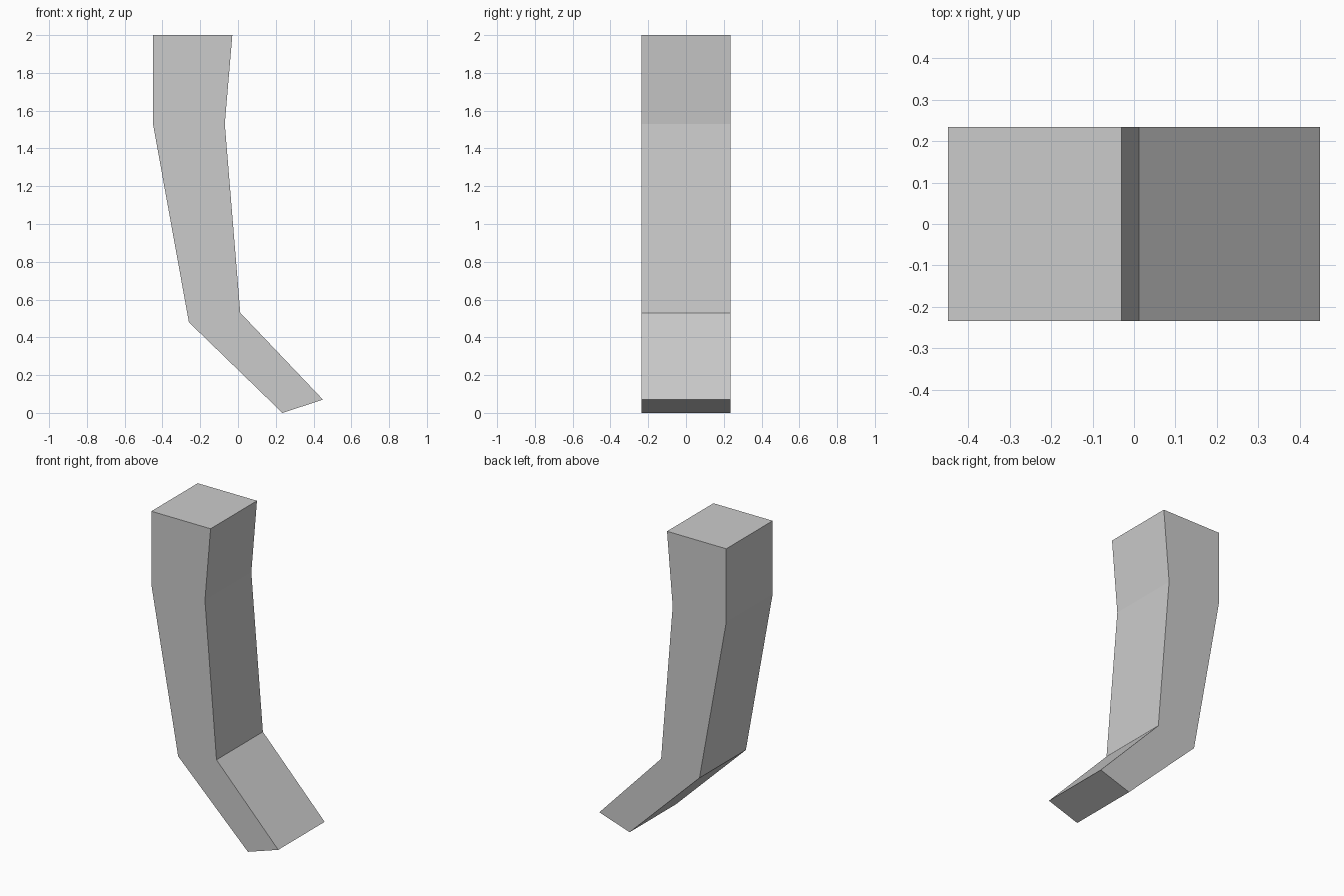
import bpy, bmesh
from mathutils import Vector

cube = bpy.data.objects.get("Cube")
if cube:
    bpy.data.objects.remove(cube, do_unlink=True)

# Plain grey material
grey = bpy.data.materials.new("plain grey")
grey.use_nodes = True
colour = (0.6, 0.6, 0.6, 1)
grey.diffuse_color = colour
grey.node_tree.nodes["Principled BSDF"].inputs["Base Color"].default_value = colour

# Side profile of the bent leg: outer edge down, inner edge back up
HALF_DEPTH = 0.235
outer = [(-0.45, 2), (-0.45, 1.53), (-0.26, 0.48), (0.235, 0)]
inner = [(0.45, 0.07), (0.012, 0.53), (-0.07, 1.53), (-0.03, 2)]

# Extrude the profile through the depth
bm = bmesh.new()
profile = bm.faces.new([bm.verts.new((x, -HALF_DEPTH, z)) for x, z in outer + inner])
result = bmesh.ops.extrude_face_region(bm, geom=[profile], use_keep_orig=True)
moved = [v for v in result["geom"] if isinstance(v, bmesh.types.BMVert)]
bmesh.ops.translate(bm, verts=moved, vec=Vector((0, 2 * HALF_DEPTH, 0)))
bmesh.ops.recalc_face_normals(bm, faces=bm.faces)

mesh = bpy.data.meshes.new("bent_leg")
bm.to_mesh(mesh)
bm.free()
mesh.materials.append(grey)
leg = bpy.data.objects.new("bent_leg", mesh)
bpy.context.collection.objects.link(leg)
